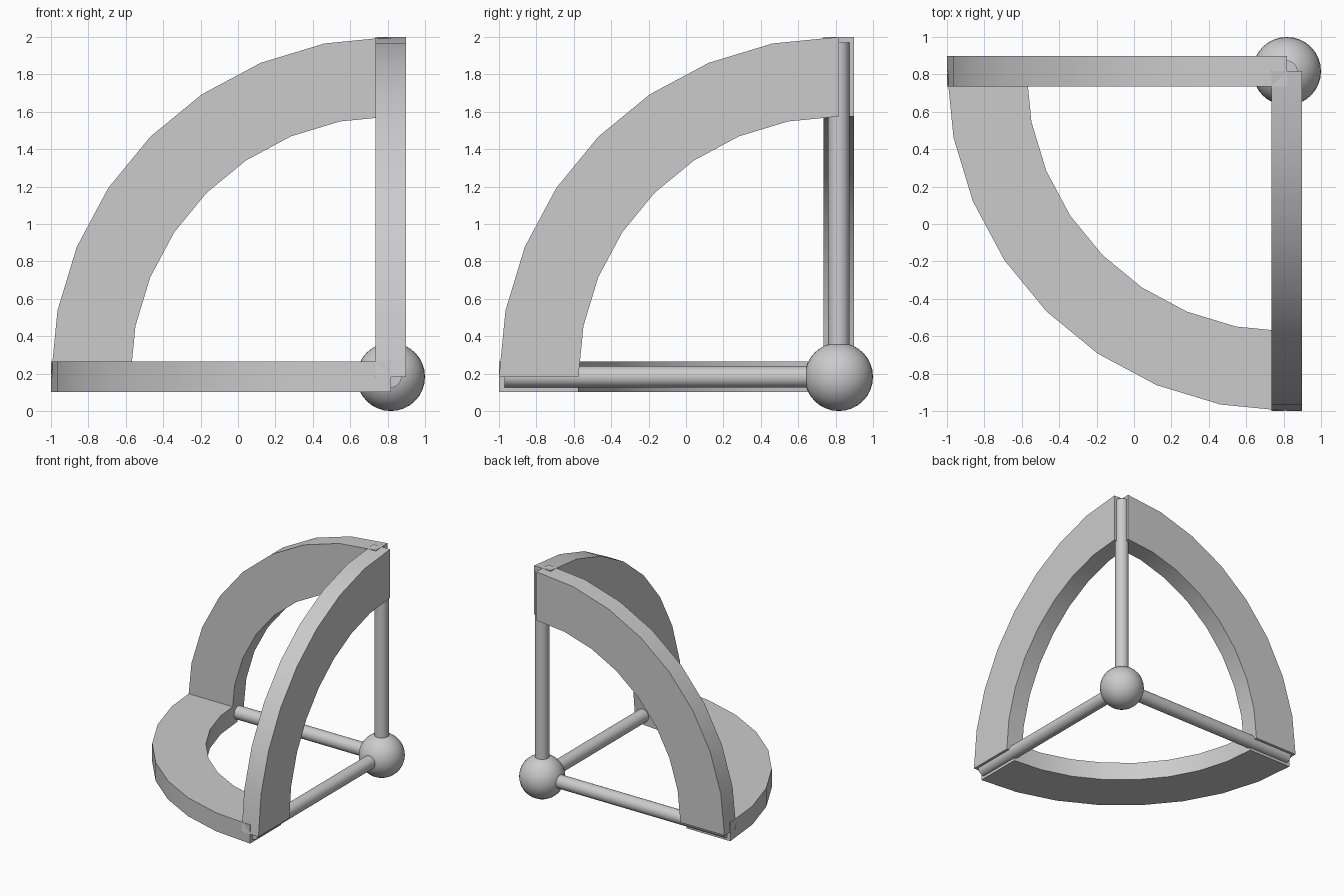
import bpy, bmesh
from math import cos, sin, pi, radians
from mathutils import Vector

if "Cube" in bpy.data.objects:
    bpy.data.objects.remove(bpy.data.objects["Cube"])

R_BALL = 0.183
HUB = Vector((1 - R_BALL, 1 - R_BALL, R_BALL))
R_OUT, R_IN, HALF = 2 - R_BALL, 1.392, 0.081
ROD_R, ROD_LEN = 0.057, 1.787
STEPS = 8
LEFT, FRONT, UP = Vector((-1, 0, 0)), Vector((0, -1, 0)), Vector((0, 0, 1))


def smooth(obj):
    bpy.ops.object.select_all(action='DESELECT')
    obj.select_set(True)
    bpy.context.view_layer.objects.active = obj
    bpy.ops.object.shade_smooth_by_angle(angle=radians(30))


def arc_band(name, a, b):
    """Solid quarter ring around the hub, sweeping from direction a to b."""
    n = a.cross(b)
    bm = bmesh.new()
    rings = []
    for i in range(STEPS + 1):
        t = i * pi / 2 / STEPS
        d = a * cos(t) + b * sin(t)
        rings.append([bm.verts.new(HUB + d * r + n * h) for r, h in
                      ((R_IN, -HALF), (R_OUT, -HALF), (R_OUT, HALF), (R_IN, HALF))])
    for p, q in zip(rings, rings[1:]):
        for k in range(4):
            m = (k + 1) % 4
            bm.faces.new((p[k], p[m], q[m], q[k]))
    bm.faces.new(rings[0])
    bm.faces.new(rings[-1])
    bmesh.ops.recalc_face_normals(bm, faces=bm.faces)
    mesh = bpy.data.meshes.new(name)
    bm.to_mesh(mesh)
    bm.free()
    obj = bpy.data.objects.new(name, mesh)
    bpy.context.collection.objects.link(obj)
    smooth(obj)


def rod(name, d):
    """Round rod from the hub outward along d."""
    bpy.ops.mesh.primitive_cylinder_add(vertices=32, radius=ROD_R, depth=ROD_LEN,
                                        location=HUB + d * ROD_LEN / 2)
    obj = bpy.context.object
    obj.name = name
    obj.rotation_euler = d.to_track_quat('Z', 'Y').to_euler()
    smooth(obj)


# Ball at the origin of the three axes
bpy.ops.mesh.primitive_uv_sphere_add(segments=32, ring_count=16, radius=R_BALL, location=HUB)
bpy.context.object.name = "hub_ball"
smooth(bpy.context.object)

# Three axis rods
rod("left_rod", LEFT)
rod("front_rod", FRONT)
rod("upright_rod", UP)

# Three quarter-ring bands joining the rod ends
arc_band("back_arc", LEFT, UP)
arc_band("side_arc", FRONT, UP)
arc_band("floor_arc", LEFT, FRONT)
